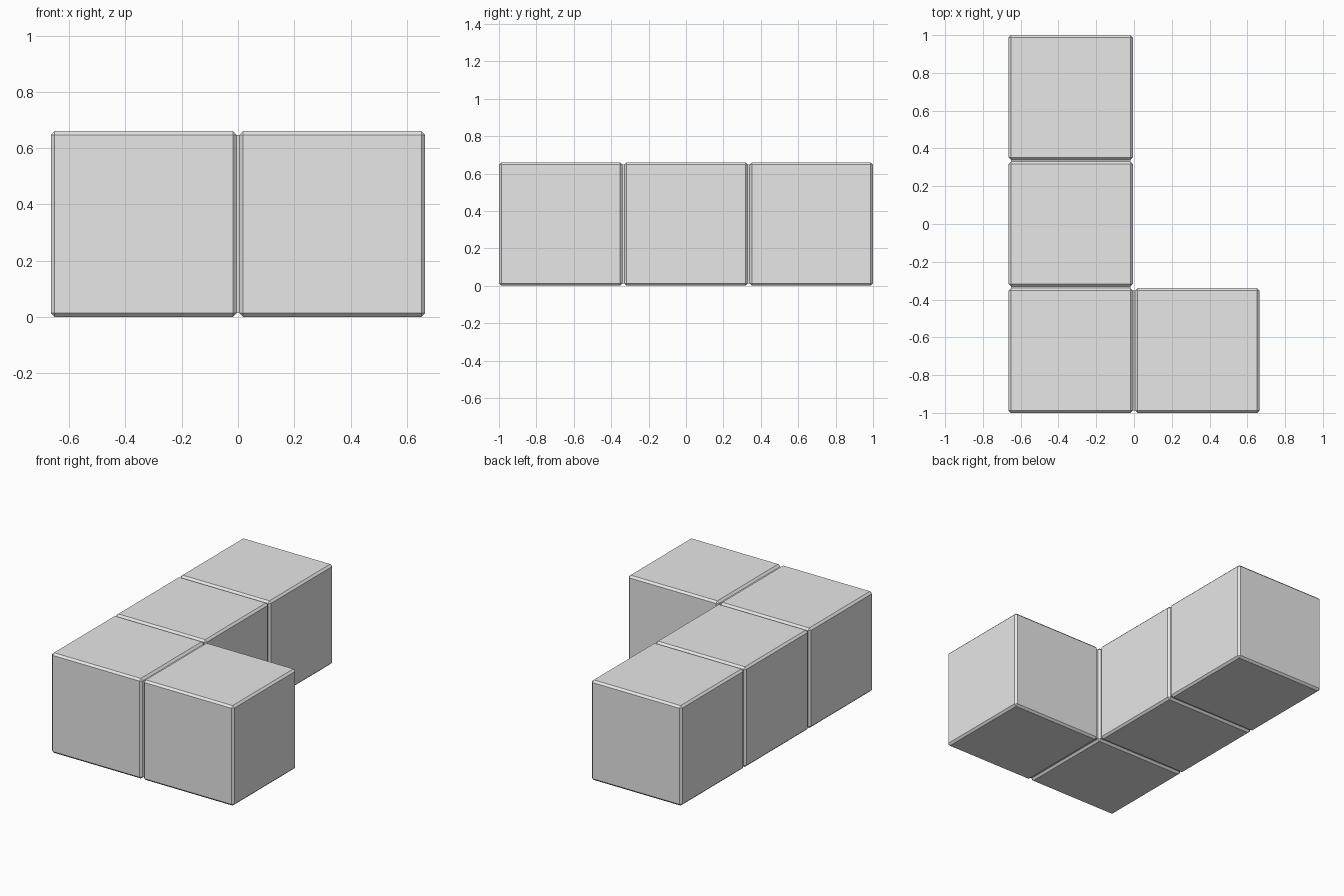
import bpy
import bmesh
from mathutils import Matrix, Vector

if "Cube" in bpy.data.objects:
    bpy.data.objects.remove(bpy.data.objects["Cube"], do_unlink=True)

SIZE = 0.66      # edge of one cube
STEP = 0.67      # distance between cube centres
CHAMFER = 0.013

grey = bpy.data.materials.new("light_grey")
grey.use_nodes = True
colour = (0.8, 0.8, 0.8, 1)
grey.diffuse_color = colour
grey.node_tree.nodes["Principled BSDF"].inputs["Base Color"].default_value = colour


def add_box(name, centre, dims, chamfer=0):
    bm = bmesh.new()
    bmesh.ops.create_cube(bm, size=1, matrix=Matrix.Diagonal((*dims, 1)))
    if chamfer:
        bmesh.ops.bevel(bm, geom=bm.edges[:], offset=chamfer, segments=1,
                        affect='EDGES')
    mesh = bpy.data.meshes.new(name)
    bm.to_mesh(mesh)
    bm.free()
    mesh.materials.append(grey)
    obj = bpy.data.objects.new(name, mesh)
    obj.location = centre
    bpy.context.collection.objects.link(obj)
    return obj


# Four chamfered cubes forming an L
places = {
    "back_cube": (-0.5, 1),
    "middle_cube": (-0.5, 0),
    "corner_cube": (-0.5, -1),
    "side_cube": (0.5, -1),
}
centres = {n: Vector((x * STEP, y * STEP, SIZE / 2)) for n, (x, y) in places.items()}
for name, centre in centres.items():
    add_box(name, centre, (SIZE,) * 3, CHAMFER)

# Thin recessed joints close the grooves between neighbouring cubes
chain = list(centres.items())
inner = SIZE - 2 * CHAMFER
for (name, a), (_, b) in zip(chain, chain[1:]):
    axis = 0 if abs(a.x - b.x) > 0.1 else 1
    dims = [inner] * 3
    dims[axis] = STEP - SIZE + 0.004
    add_box(name.replace("cube", "joint"), (a + b) / 2, dims)
